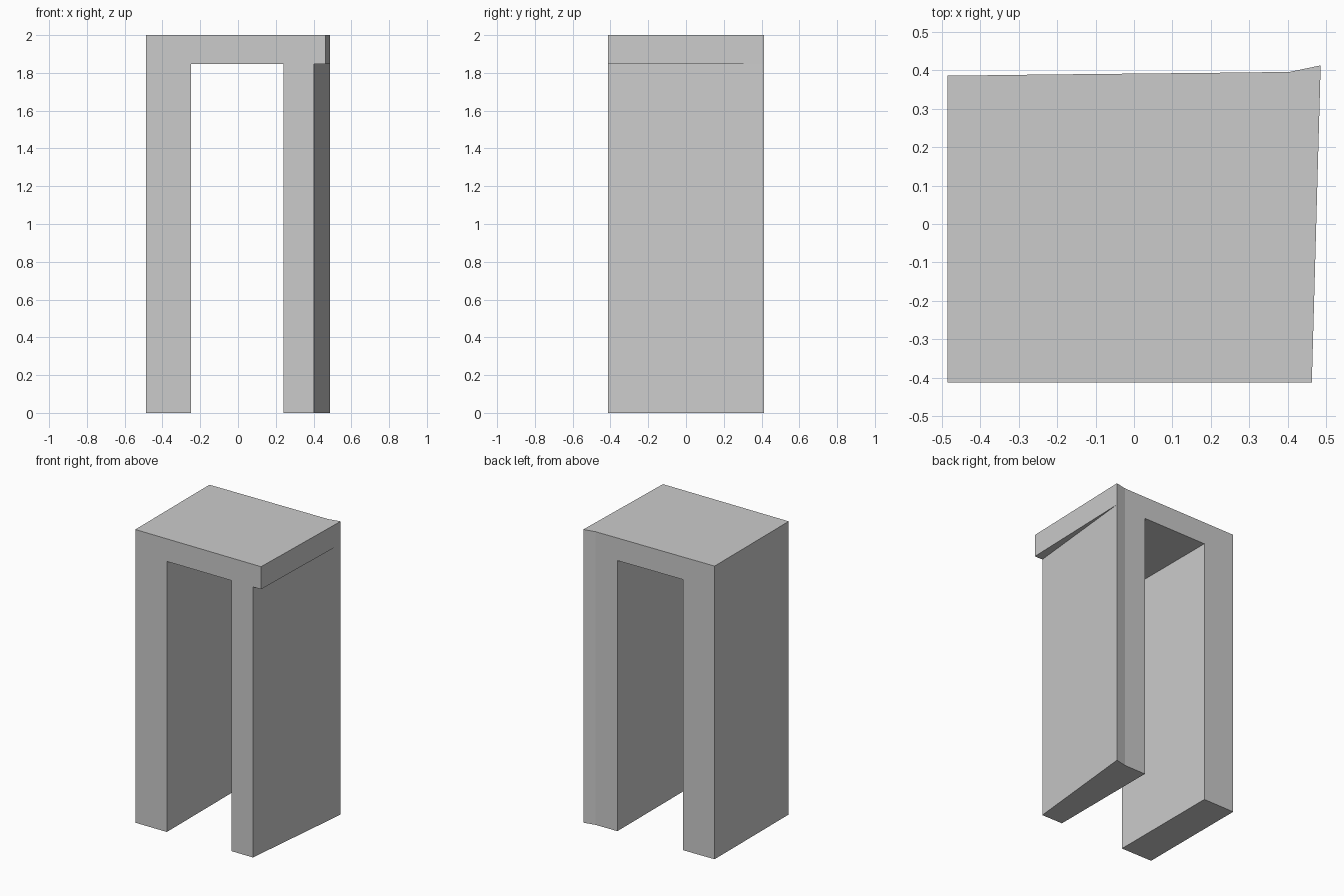
import bpy, bmesh

if "Cube" in bpy.data.objects:
    bpy.data.objects.remove(bpy.data.objects["Cube"])

FRONT, TOP, SOFFIT = -0.413, 2.0, 1.846

# Plan corners, front row then back row (back wall skews slightly)
fl, fil, fir = (-0.486, FRONT), (-0.248, FRONT), (0.242, FRONT)
leg_front, lintel_front = (0.402, FRONT), (0.463, FRONT)
tip, kink = (0.486, 0.413), (0.405, 0.396)
bir, bil, bl = (0.242, 0.394), (-0.248, 0.389), (-0.486, 0.386)

bm = bmesh.new()


def cap(outline, z):
    bm.faces.new([bm.verts.new((x, y, z)) for x, y in outline])


def walls(outline, z0, z1):
    for a, b in zip(outline, outline[1:] + outline[:1]):
        bm.faces.new([bm.verts.new(p) for p in
                      ((*a, z0), (*b, z0), (*b, z1), (*a, z1))])


# Two legs, open at the top where they run into the lintel
for leg in ([fl, fil, bil, bl], [fir, leg_front, tip, kink, bir]):
    cap(leg, 0)
    walls(leg, 0, SOFFIT)

# Lintel: outer band, top, underside of the opening and tapering overhang
lintel = [fl, fil, fir, leg_front, lintel_front, tip, kink, bir, bil, bl]
walls(lintel, SOFFIT, TOP)
cap(lintel, TOP)
cap([fil, fir, bir, bil], SOFFIT)
cap([leg_front, lintel_front, tip], SOFFIT)

# Weld everything into one closed solid
bmesh.ops.remove_doubles(bm, verts=bm.verts[:], dist=1e-4)
bmesh.ops.recalc_face_normals(bm, faces=bm.faces[:])
mesh = bpy.data.meshes.new("portal_frame")
bm.to_mesh(mesh)
bm.free()
bpy.context.collection.objects.link(bpy.data.objects.new("portal_frame", mesh))
